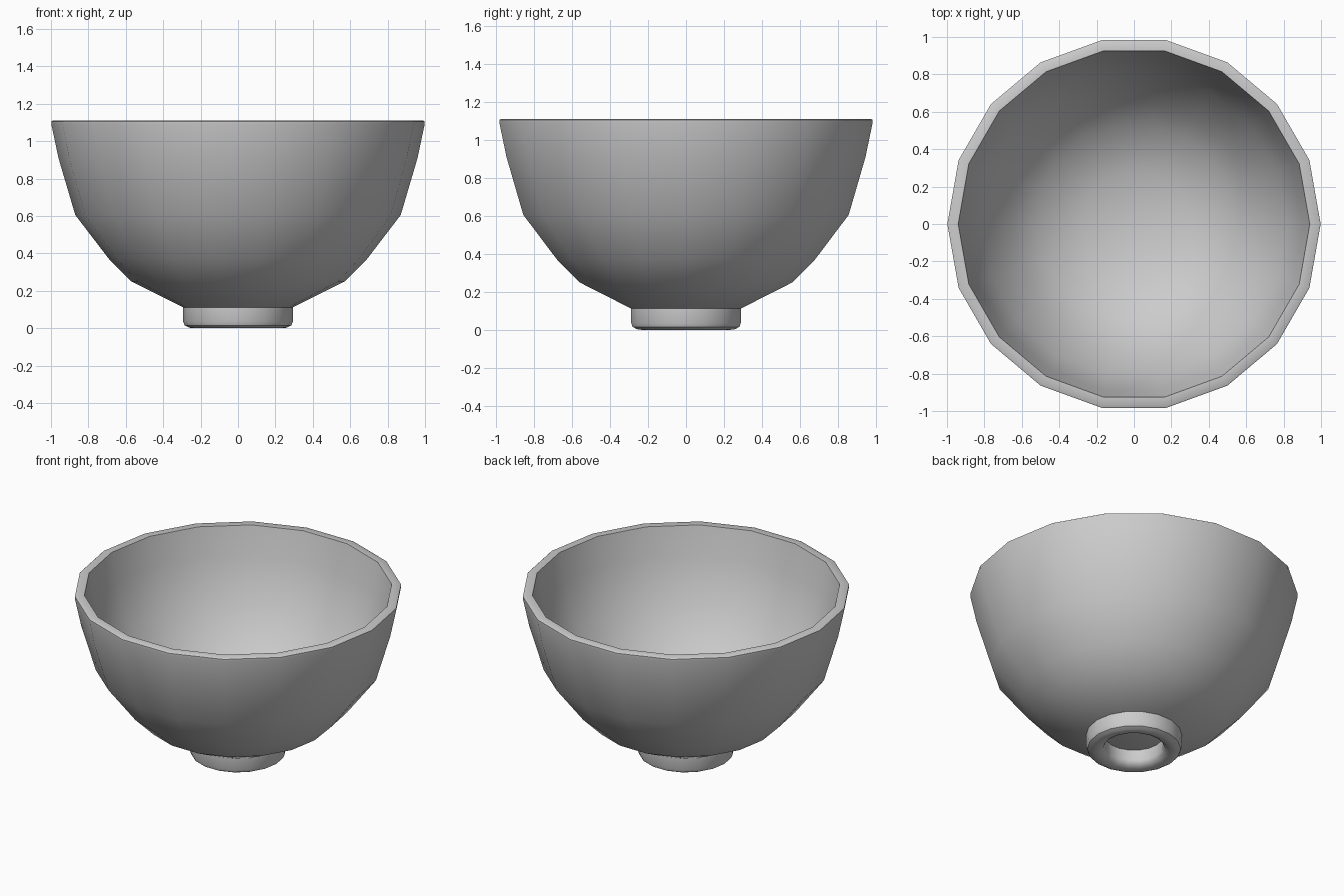
import bpy, bmesh, math

if "Cube" in bpy.data.objects:
    bpy.data.objects.remove(bpy.data.objects["Cube"])

SIDES = 18


def lathe(name, profile, closed=False):
    """Spin an (r, z) profile round z; points with r = 0 become poles."""
    bm = bmesh.new()
    rings = []
    for r, z in profile:
        if r == 0:
            rings.append([bm.verts.new((0, 0, z))] * SIDES)
        else:
            rings.append([bm.verts.new((r * math.cos(2 * math.pi * i / SIDES),
                                        r * math.sin(2 * math.pi * i / SIDES), z))
                          for i in range(SIDES)])
    pairs = list(zip(rings, rings[1:]))
    if closed:
        pairs.append((rings[-1], rings[0]))
    for a, b in pairs:
        for i in range(SIDES):
            j = (i + 1) % SIDES
            bm.faces.new(dict.fromkeys((a[i], a[j], b[j], b[i])))
    bmesh.ops.recalc_face_normals(bm, faces=bm.faces)
    mesh = bpy.data.meshes.new(name)
    bm.to_mesh(mesh)
    bm.free()
    obj = bpy.data.objects.new(name, mesh)
    bpy.context.collection.objects.link(obj)
    bpy.ops.object.select_all(action='DESELECT')
    obj.select_set(True)
    bpy.context.view_layer.objects.active = obj
    bpy.ops.object.shade_smooth_by_angle(angle=math.radians(40))
    return obj


# Bowl shell: outside from the base up, over the lip, then down the inside
lathe("bowl", [
    (0, 0.11), (0.29, 0.11), (0.57, 0.25), (0.69, 0.37), (0.87, 0.605),
    (0.96, 0.91), (0.998, 1.09), (0.998, 1.105), (0.99, 1.11),
    (0.94, 1.11), (0.90, 0.92), (0.815, 0.63), (0.645, 0.41), (0.535, 0.30),
    (0.28, 0.17), (0, 0.17)])

# Foot ring with rounded bottom edges
lathe("foot_ring", [
    (0.293, 0.115), (0.293, 0.035), (0.285, 0.015), (0.262, 0.003),
    (0.24, 0.0), (0.215, 0.004), (0.19, 0.018), (0.18, 0.04), (0.18, 0.115)],
    closed=True)
